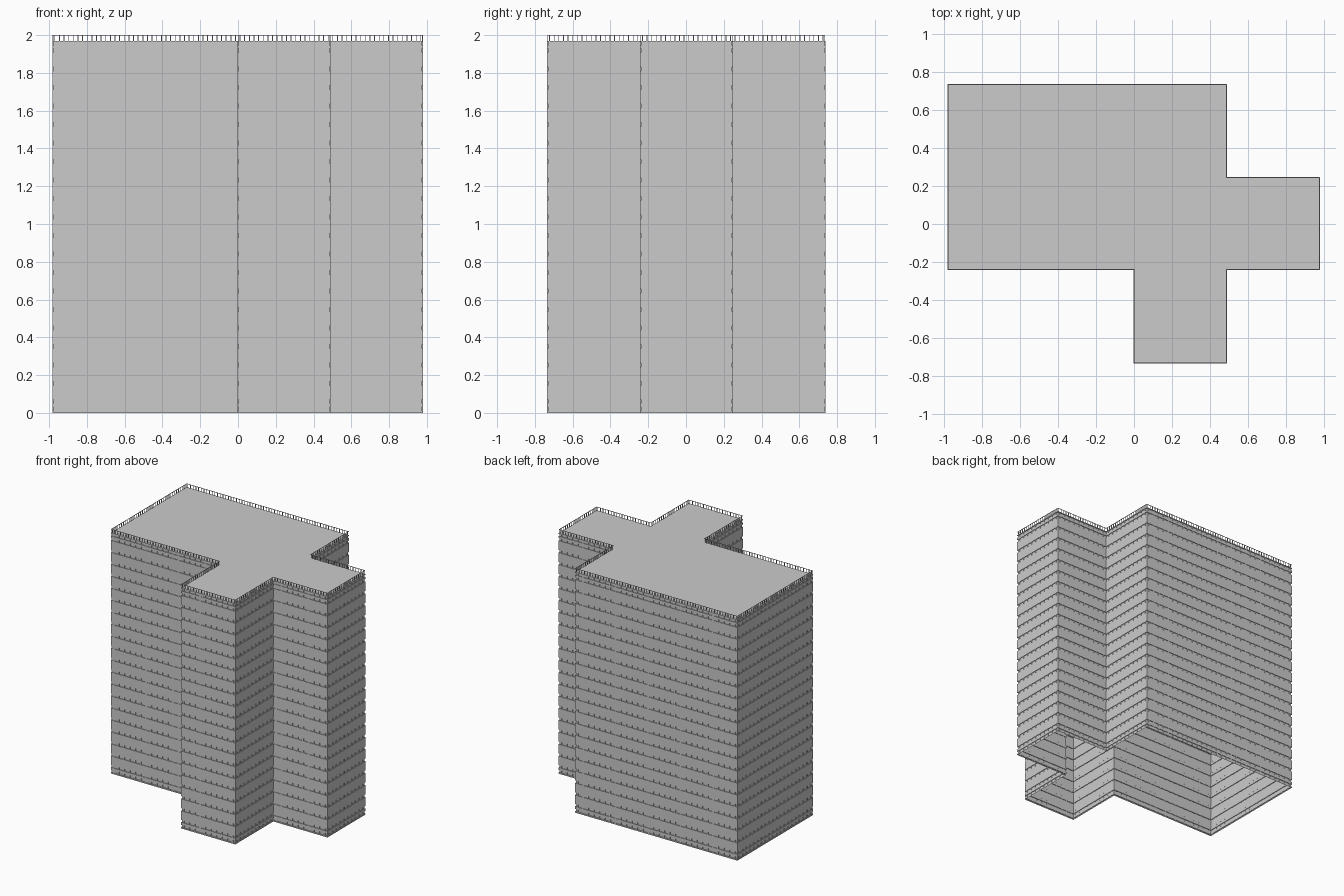
import bpy, bmesh
from mathutils import Vector

if "Cube" in bpy.data.objects:
    bpy.data.objects.remove(bpy.data.objects["Cube"])

# Footprint, counter-clockwise
FOOT = [Vector(p) for p in [(-.982, .738), (-.982, -.243), (-.002, -.243), (-.002, -.735),
        (.49, -.735), (.49, -.243), (.98, -.243), (.98, .248), (.49, .248), (.49, .738)]]
N = len(FOOT)
ROOF, TOP = 1.97, 2.0
RECESS = 0.005


def edge(i):
    a, b = FOOT[i % N], FOOT[(i + 1) % N]
    d = (b - a).normalized()
    return a, b, d, Vector((d.y, -d.x))      # outward normal


def inset(i, off):
    return FOOT[i] - (edge(i - 1)[3] + edge(i)[3]) * off


def add_ring(bm, off, z):
    return [bm.verts.new((*inset(i, off), z)) for i in range(N)]


def bridge(bm, lo, hi):
    for i in range(N):
        j = (i + 1) % N
        bm.faces.new((lo[i], lo[j], hi[j], hi[i]))


def finish(bm, name):
    me = bpy.data.meshes.new(name)
    bm.to_mesh(me)
    bm.free()
    bpy.context.collection.objects.link(bpy.data.objects.new(name, me))


def add_box(bm, c, d, n, along, deep, z0, z1):
    q = [c + d * (along * s / 2) + n * (deep * t / 2)
         for s, t in ((-1, 1), (-1, -1), (1, -1), (1, 1))]
    v = [bm.verts.new((*p, z)) for z in (z0, z1) for p in q]
    for f in ((3, 2, 1, 0), (4, 5, 6, 7), (0, 1, 5, 4), (1, 2, 6, 5), (2, 3, 7, 6), (3, 0, 4, 7)):
        bm.faces.new([v[k] for k in f])


def add_bars(bm, spacing, off, along, deep, spans):
    for i in range(N):
        a, b, d, n = edge(i)
        length = (b - a).length
        count = round(length / spacing)
        for k in range(count):
            c = a + d * (length * (k + .5) / count) - n * off
            for z0, z1 in spans:
                add_box(bm, c, d, n, along, deep, z0, z1)


# Recessed window strips: one per storey, paired at base and crown
strips = [(.01, .03), (.05, .07)]
strips += [(.144 + .098 * k, .166 + .098 * k) for k in range(18)]
strips += [(1.908, 1.928), (1.945, 1.963)]

# Hollow outer walls with an open underside
bm = bmesh.new()
levels = [(0, 0)]
for z0, z1 in strips:
    levels += [(0, z0), (RECESS, z0), (RECESS, z1), (0, z1)]
levels.append((0, ROOF))
rings = [add_ring(bm, o, z) for o, z in levels]
for lo, hi in zip(rings, rings[1:]):
    bridge(bm, lo, hi)
finish(bm, "outer_walls")

# Flat roof
bm = bmesh.new()
bm.faces.new(add_ring(bm, 0, ROOF))
finish(bm, "roof")

# Window mullions
bm = bmesh.new()
add_bars(bm, .049, RECESS / 2, .006, RECESS, [(a - .003, b + .003) for a, b in strips])
finish(bm, "window_mullions")

# Roof railing posts
bm = bmesh.new()
add_bars(bm, .0246, .003, .004, .004, [(ROOF, TOP - .003)])
finish(bm, "railing_posts")

# Roof railing handrail
bm = bmesh.new()
r = [add_ring(bm, o, z) for o, z in ((.005, TOP - .003), (.001, TOP - .003), (.001, TOP), (.005, TOP))]
for k in range(4):
    bridge(bm, r[k], r[(k + 1) % 4])
finish(bm, "handrail")
